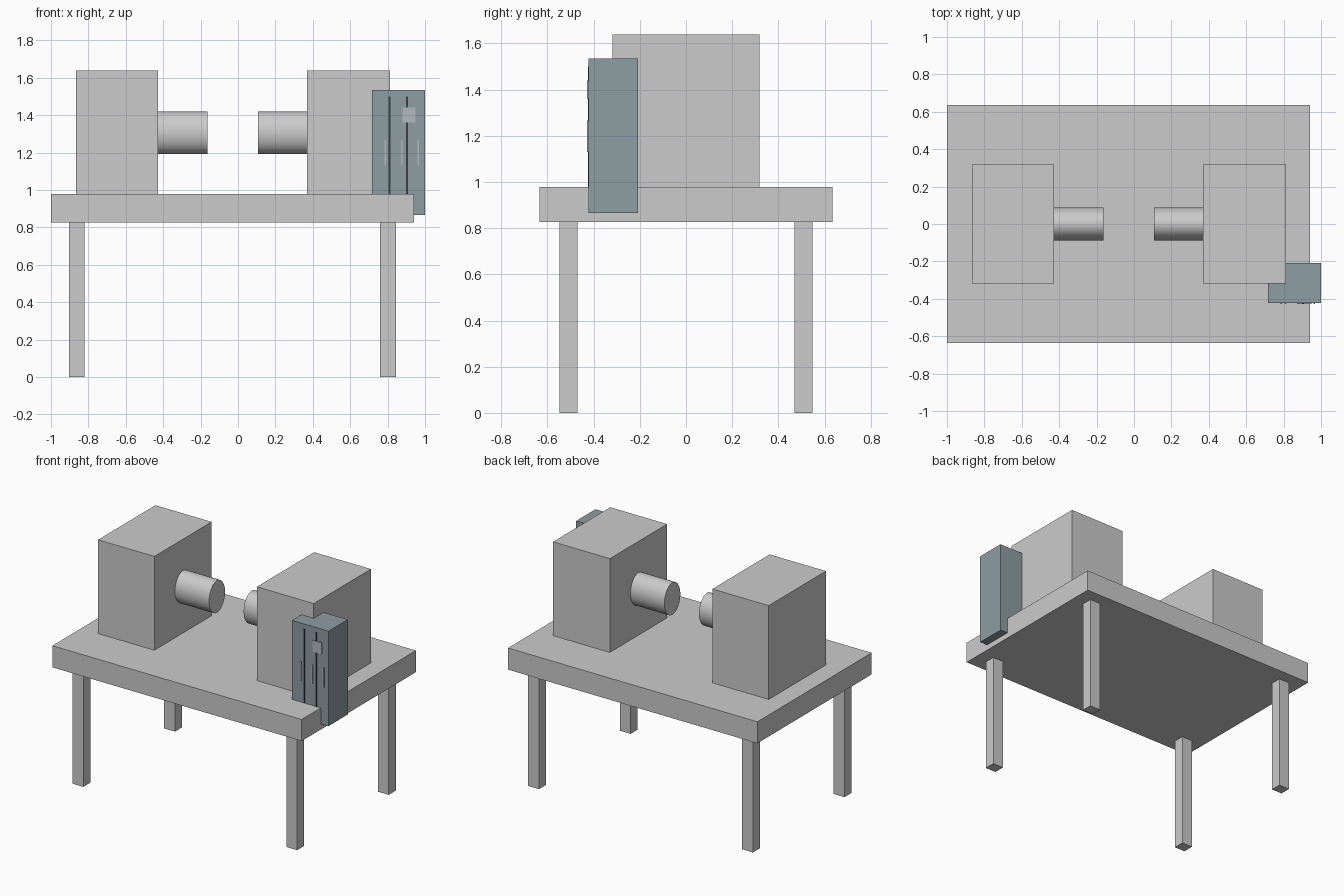
import bpy
import math

if "Cube" in bpy.data.objects:
    bpy.data.objects.remove(bpy.data.objects["Cube"])


def material(name, rgb):
    m = bpy.data.materials.new(name)
    m.diffuse_color = (*rgb, 1)
    m.use_nodes = True
    m.node_tree.nodes["Principled BSDF"].inputs["Base Color"].default_value = m.diffuse_color
    return m


def box(name, x, y, z, mat=None):
    """Box from (min, max) ranges on each axis."""
    bpy.ops.mesh.primitive_cube_add(
        size=1, location=[(a + b) / 2 for a, b in (x, y, z)])
    ob = bpy.context.object
    ob.name = name
    ob.scale = [b - a for a, b in (x, y, z)]
    bpy.ops.object.transform_apply(location=False, rotation=False, scale=True)
    if mat:
        ob.data.materials.append(mat)
    return ob


def spindle(name, x0, x1):
    """Slightly oval cylinder lying along x."""
    bpy.ops.mesh.primitive_cylinder_add(
        vertices=24, radius=1, depth=1,
        location=((x0 + x1) / 2, 0, 1.305), rotation=(0, math.pi / 2, 0))
    ob = bpy.context.object
    ob.name = name
    ob.scale = (0.1135, 0.089, x1 - x0)
    bpy.ops.object.transform_apply(location=False, rotation=True, scale=True)
    bpy.ops.object.shade_smooth_by_angle(angle=math.radians(40))


steel = material("blue_grey_steel", (0.27, 0.34, 0.36))
dark = material("dark_seam", (0.04, 0.05, 0.055))
light = material("light_steel", (0.45, 0.5, 0.52))

# Table top and legs (table is centred on x = -0.03)
CX = -0.03
box("table_top", (-1, 0.94), (-0.635, 0.635), (0.826, 0.978))
for side, sx in (("left", -1), ("right", 1)):
    for end, sy in (("front", -1), ("back", 1)):
        x, y = CX + sx * 0.832, sy * 0.509
        box(f"{end}_{side}_leg", (x - 0.042, x + 0.042),
            (y - 0.039, y + 0.039), (0, 0.826))

# Two machine housings with facing spindles
box("left_housing", (-0.866, -0.428), (-0.318, 0.318), (0.978, 1.638))
box("right_housing", (0.37, 0.812), (-0.318, 0.318), (0.978, 1.638))
spindle("left_spindle", -0.428, -0.163)
spindle("right_spindle", 0.106, 0.37)

# Control cabinet at the front right corner
FRONT = -0.422
box("cabinet", (0.716, 1.0), (FRONT, -0.208), (0.866, 1.534), steel)

# Door seams, handles and label plate on the cabinet front
for i, x in enumerate((0.81, 0.904)):
    box(f"door_seam_{i + 1}", (x - 0.005, x + 0.005),
        (FRONT - 0.002, FRONT + 0.005), (0.9, 1.5), dark)
for i, x in enumerate((0.786, 0.876, 0.963)):
    box(f"door_handle_{i + 1}", (x - 0.004, x + 0.004),
        (FRONT - 0.007, FRONT + 0.005), (1.13, 1.267), light)
box("cabinet_plate", (0.88, 0.948), (FRONT - 0.006, FRONT + 0.005),
    (1.36, 1.44), light)
